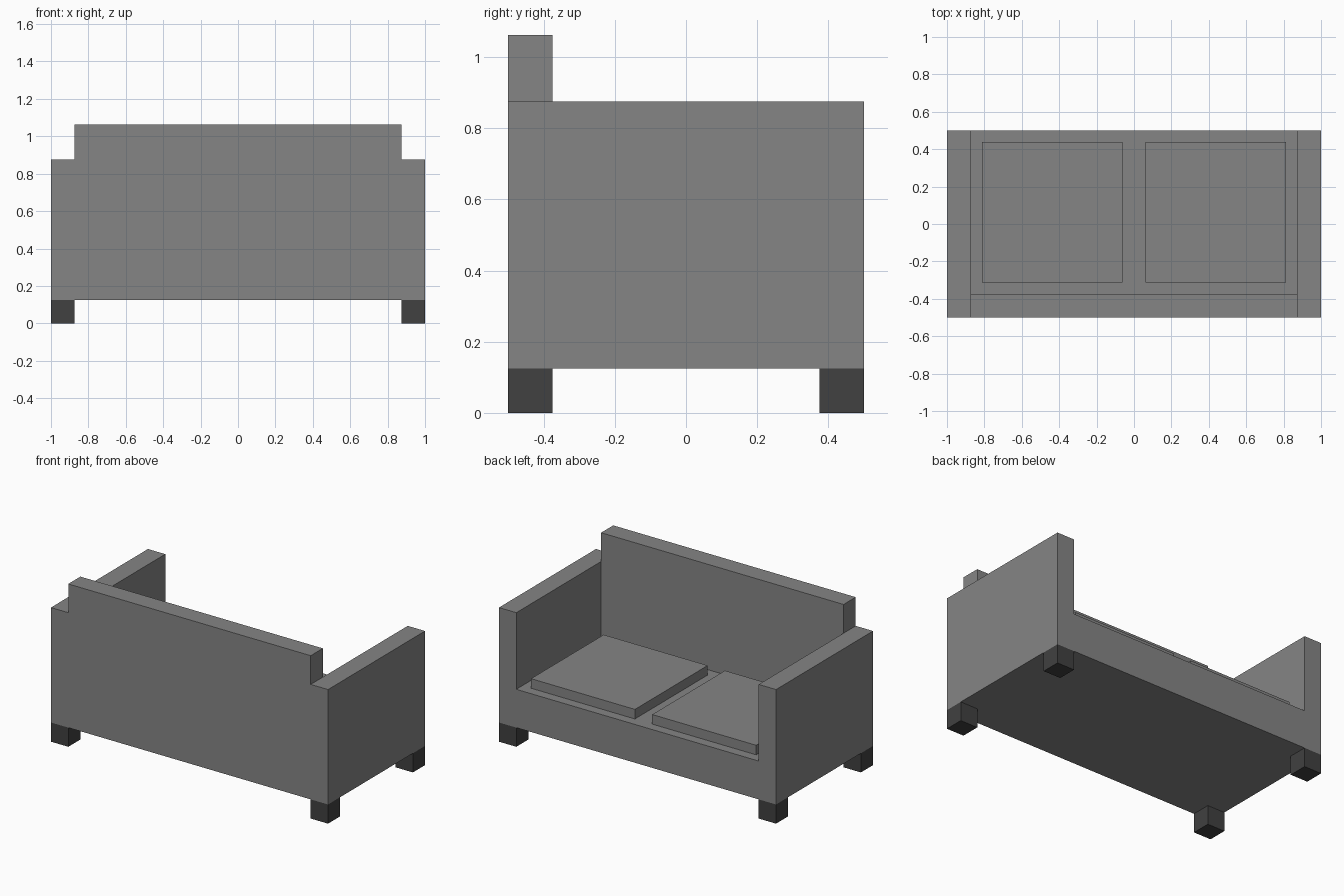
import bpy

if "Cube" in bpy.data.objects:
    bpy.data.objects.remove(bpy.data.objects["Cube"])


def material(name, value):
    m = bpy.data.materials.new(name)
    m.diffuse_color = (value, value, value, 1)
    m.use_nodes = True
    m.node_tree.nodes["Principled BSDF"].inputs["Base Color"].default_value = m.diffuse_color
    return m


fabric = material("grey_fabric", 0.235)
dark = material("dark_leg", 0.052)


def box(name, lo, hi, mat):
    """Axis-aligned box between two opposite corners."""
    bpy.ops.mesh.primitive_cube_add(
        size=1, location=[(a + b) / 2 for a, b in zip(lo, hi)])
    ob = bpy.context.object
    ob.name = name
    ob.scale = [b - a for a, b in zip(lo, hi)]
    bpy.ops.object.transform_apply(location=False, rotation=False, scale=True)
    ob.data.materials.append(mat)
    return ob


LEG = 0.125      # leg size and panel thickness
X, Y = 1.0, 0.5  # half width and half depth
IN = X - LEG     # inner face of the arms

# Seat base and backrest fit between the arms
box("seat_base", (-IN, -Y + LEG, LEG), (IN, Y, 0.375), fabric)
box("backrest", (-IN, -Y, LEG), (IN, -Y + LEG, 1.0625), fabric)

for side, s in (("left", -1), ("right", 1)):
    # Arm
    xa, xb = sorted((s * IN, s * X))
    box(side + "_arm", (xa, -Y, LEG), (xb, Y, 0.875), fabric)
    # Seat cushion
    ca, cb = sorted((s * 0.0625, s * 0.8125))
    box(side + "_cushion", (ca, -0.3125, 0.375), (cb, 0.4375, 0.4375), fabric)
    # Legs at both ends
    for end, y in (("front", -Y), ("rear", Y - LEG)):
        box(f"{side}_{end}_leg", (xa, y, 0), (xb, y + LEG, LEG), dark)
